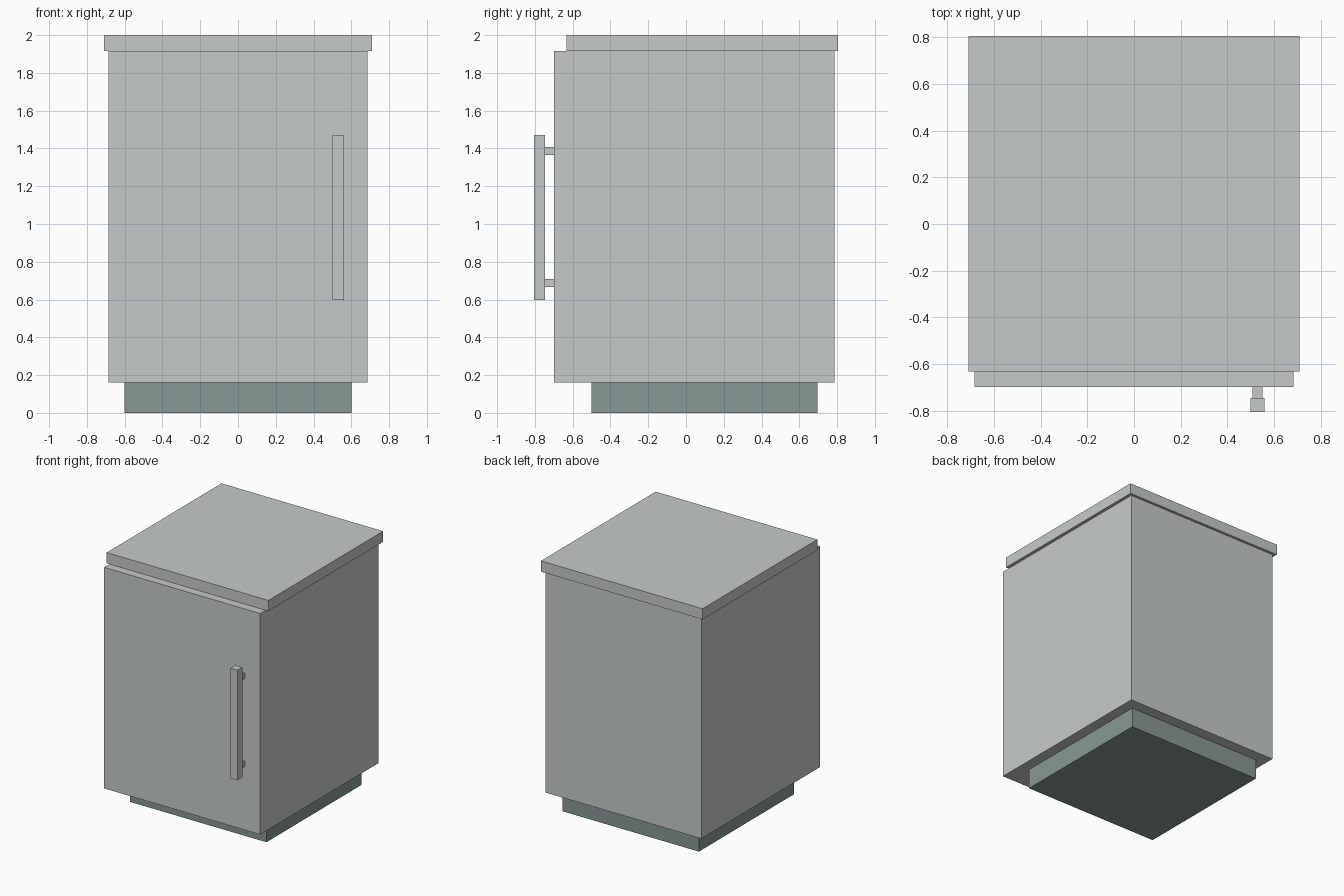
import bpy
import bmesh
from mathutils import Vector

if "Cube" in bpy.data.objects:
    bpy.data.objects.remove(bpy.data.objects["Cube"])


def material(name, rgb):
    m = bpy.data.materials.new(name)
    m.diffuse_color = (*rgb, 1.0)
    m.use_nodes = True
    m.node_tree.nodes["Principled BSDF"].inputs["Base Color"].default_value = m.diffuse_color
    return m


def box(name, x, y, z, mat):
    """Box from (min, max) ranges on each axis."""
    lo, hi = (Vector(c) for c in zip(x, y, z))
    mesh = bpy.data.meshes.new(name)
    bm = bmesh.new()
    bmesh.ops.create_cube(bm, size=1.0)
    for v in bm.verts:
        v.co = (lo + hi) / 2 + v.co * (hi - lo)
    bm.to_mesh(mesh)
    bm.free()
    mesh.materials.append(mat)
    obj = bpy.data.objects.new(name, mesh)
    bpy.context.collection.objects.link(obj)
    return obj


light_grey = material("light_grey", (0.56, 0.595, 0.58))
slate_grey = material("slate_grey", (0.245, 0.314, 0.305))

# Recessed plinth
box("plinth", (-0.60, 0.60), (-0.50, 0.695), (0.0, 0.16), slate_grey)

# Carcass with a flush door on its front
box("carcass", (-0.685, 0.685), (-0.63, 0.785), (0.16, 1.915), light_grey)
box("door", (-0.685, 0.685), (-0.70, -0.63), (0.16, 1.915), light_grey)

# Overhanging worktop
box("worktop", (-0.71, 0.71), (-0.633, 0.806), (1.915, 2.0), light_grey)

# Bar handle on two short posts
box("handle_bar", (0.50, 0.56), (-0.806, -0.746), (0.598, 1.472), light_grey)
for name, z in (("lower", 0.687), ("upper", 1.386)):
    box(f"handle_post_{name}", (0.509, 0.551), (-0.746, -0.70),
        (z - 0.021, z + 0.021), light_grey)
